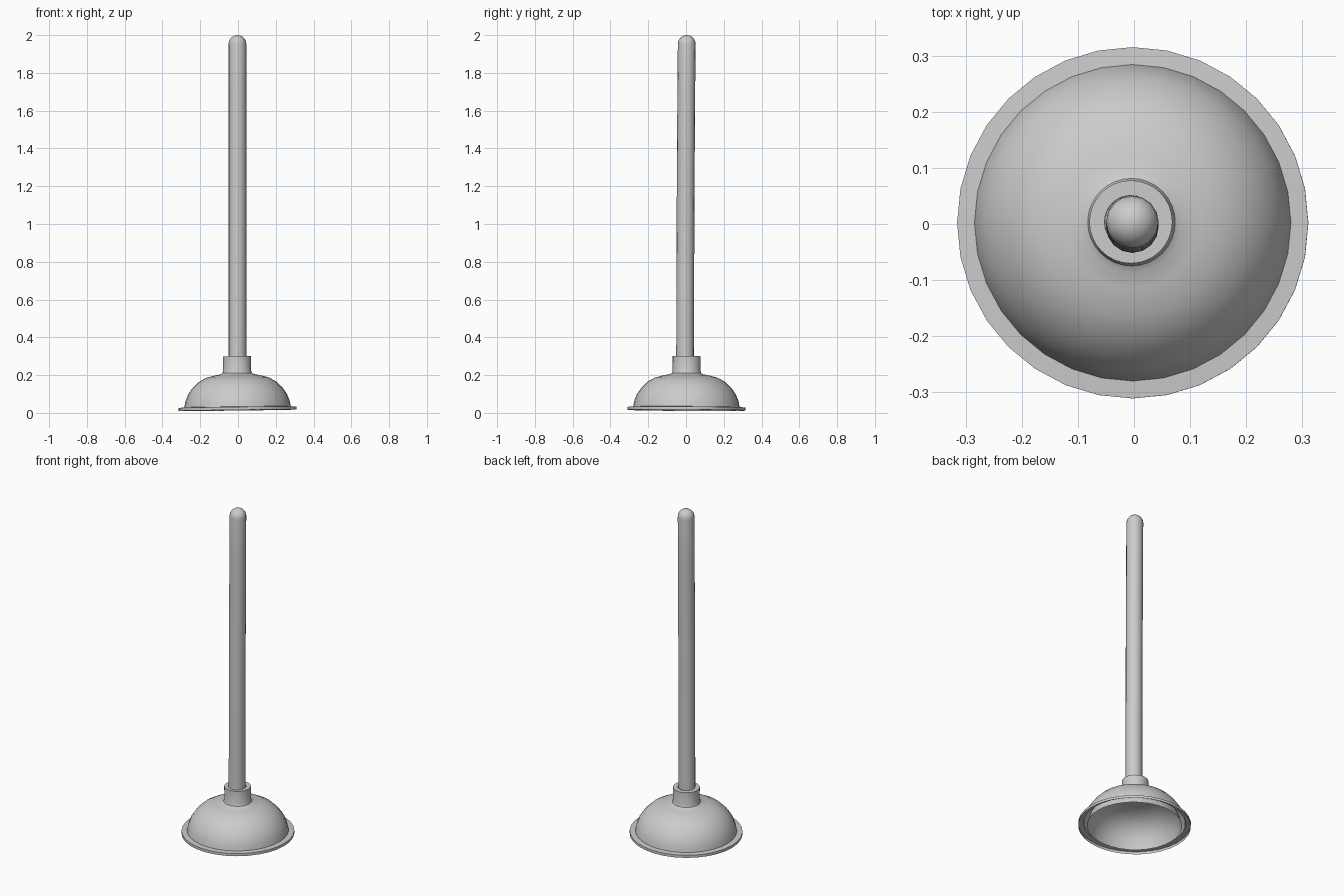
import bpy, bmesh, math
from mathutils import Matrix, Vector

if "Cube" in bpy.data.objects:
    bpy.data.objects.remove(bpy.data.objects["Cube"], do_unlink=True)

grey = bpy.data.materials.new("plain_grey")
grey.use_nodes = True
grey.diffuse_color = (0.6, 0.6, 0.6, 1)
grey.node_tree.nodes["Principled BSDF"].inputs["Base Color"].default_value = (0.6, 0.6, 0.6, 1)


def lathe(name, profile, sides, closed=False):
    """Spin a (radius, height) profile around z; zero radius makes a pole."""
    bm = bmesh.new()
    verts = [bm.verts.new((r, 0, z)) for r, z in profile]
    pairs = list(zip(verts, verts[1:]))
    if closed:
        pairs.append((verts[-1], verts[0]))
    edges = [bm.edges.new(p) for p in pairs]
    bmesh.ops.spin(bm, geom=verts + edges, cent=(0, 0, 0), axis=(0, 0, 1),
                   angle=math.tau, steps=sides, use_duplicate=False)
    bmesh.ops.remove_doubles(bm, verts=bm.verts, dist=0.0005)
    bmesh.ops.recalc_face_normals(bm, faces=bm.faces)
    mesh = bpy.data.meshes.new(name)
    bm.to_mesh(mesh)
    bm.free()
    mesh.materials.append(grey)
    obj = bpy.data.objects.new(name, mesh)
    bpy.context.collection.objects.link(obj)
    bpy.ops.object.select_all(action="DESELECT")
    obj.select_set(True)
    bpy.context.view_layer.objects.active = obj
    bpy.ops.object.shade_smooth_by_angle(angle=math.radians(35))
    return obj


# Hollow rubber cup: outer dome with collar, and inner dome
outer = [(0.313, 0.011), (0.313, 0.027), (0.282, 0.029), (0.276, 0.06),
         (0.262, 0.095), (0.238, 0.13), (0.205, 0.162), (0.165, 0.184),
         (0.12, 0.196), (0.09, 0.201), (0.078, 0.208), (0.074, 0.22),
         (0.074, 0.297), (0.047, 0.297), (0.047, 0.19)]
inner = [(0.0, 0.18), (0.08, 0.176), (0.14, 0.166), (0.19, 0.14),
         (0.225, 0.105), (0.248, 0.065), (0.264, 0.011)]
cup = lathe("rubber_cup", outer + inner, 32)

# The cup leans very slightly
lean = Matrix.Rotation(-0.012, 4, "Y") @ Matrix.Rotation(-0.006, 4, "X")
cup.data.transform(Matrix.Translation((-0.002, 0.002, 0.003)) @ lean)

# Wooden handle: straight rod with a rounded tip
radius, shoulder = 0.047, 1.953
rod = [(0.0, 0.19)] + [(radius, z) for z in (0.19, 0.6, 1.0, 1.4, 1.7)]
tip = [(radius * math.cos(a), shoulder + radius * math.sin(a))
       for a in (i * math.pi / 12 for i in range(7))]
handle = lathe("handle", rod + tip, 16)

# Gentle bend along the handle
for v in handle.data.vertices:
    t = v.co.z / 2
    v.co += Vector((-0.003, -0.005 + 0.009 * t * t, 0))
